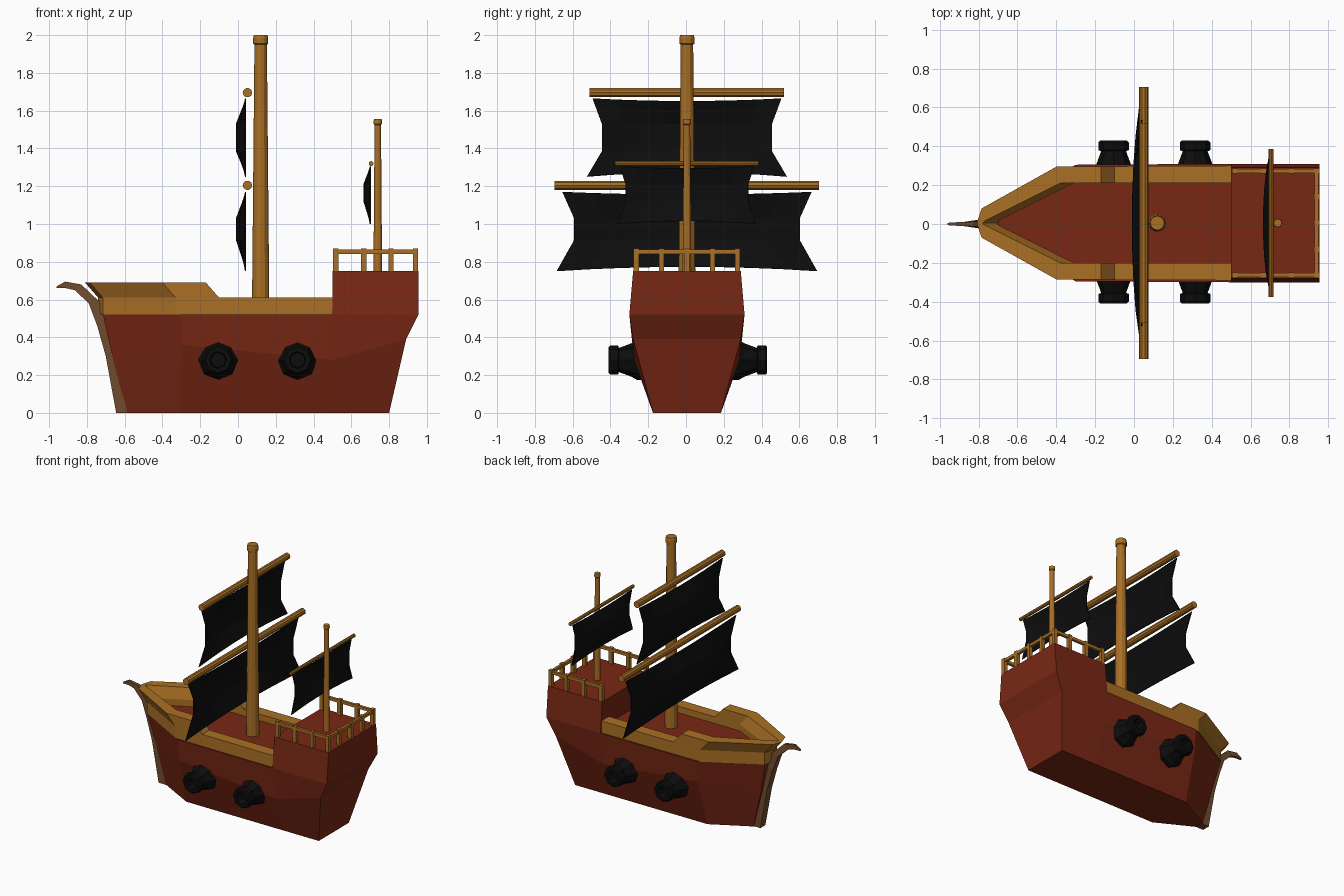
import bpy, bmesh, math
from mathutils import Vector

cube = bpy.data.objects.get("Cube")
if cube:
    bpy.data.objects.remove(cube, do_unlink=True)

OFF = 0.005  # sideways centring of the hull


def material(name, rgb):
    m = bpy.data.materials.new(name)
    m.use_nodes = True
    m.diffuse_color = (*rgb, 1)
    bsdf = m.node_tree.nodes["Principled BSDF"]
    bsdf.inputs["Base Color"].default_value = (*rgb, 1)
    bsdf.inputs["Roughness"].default_value = 0.9
    return m


RED = material("red brown planks", (0.19, 0.021, 0.007))
GOLD = material("golden wood", (0.40, 0.16, 0.018))
BROWN = material("dark brown wood", (0.16, 0.07, 0.028))
BLACK = material("black", (0.004, 0.004, 0.004))


def finish(name, bm, mat):
    bmesh.ops.recalc_face_normals(bm, faces=bm.faces)
    mesh = bpy.data.meshes.new(name)
    bm.to_mesh(mesh)
    bm.free()
    mesh.materials.append(mat)
    ob = bpy.data.objects.new(name, mesh)
    bpy.context.collection.objects.link(ob)
    return ob


def loft(name, rings, mat):
    """Skin closed rings of equal length and cap both ends."""
    bm = bmesh.new()
    rows = [[bm.verts.new(p) for p in ring] for ring in rings]
    n = len(rows[0])
    for a, b in zip(rows, rows[1:]):
        for i in range(n):
            j = (i + 1) % n
            bm.faces.new((a[i], a[j], b[j], b[i]))
    bm.faces.new(rows[0])
    bm.faces.new(rows[-1])
    return finish(name, bm, mat)


def turned(name, base, axis, profile, sides, mat):
    """Round part from (distance, radius) pairs along a y or z axis."""
    rings = []
    for d, r in profile:
        ring = []
        for i in range(sides):
            a = math.tau * i / sides
            u, v = r * math.cos(a), r * math.sin(a)
            ring.append(Vector(base) + Vector((u, d, v) if axis == "y" else (u, v, d)))
        rings.append(ring)
    return loft(name, rings, mat)


def box(name, lo, hi, mat):
    corners = [(lo[0], lo[1]), (hi[0], lo[1]), (hi[0], hi[1]), (lo[0], hi[1])]
    return loft(name, [[(x, y, z) for x, y in corners] for z in (lo[2], hi[2])], mat)


def both_sides(half):
    """Close a half outline of (x, y, z) across the centre line."""
    return [(x, y + OFF, z) for x, y, z in half] + [(x, OFF - y, z) for x, y, z in reversed(half)]


# Hull, from keel to rail line
loft("hull", [both_sides(h) for h in (
    [(-0.59, 0.03, 0), (-0.31, 0.18, 0), (0.5, 0.18, 0), (0.8, 0.18, 0)],
    [(-0.66, 0.04, 0.28), (-0.3, 0.285, 0.36), (0.5, 0.28, 0.28), (0.89, 0.285, 0.39)],
    [(-0.715, 0.07, 0.52), (-0.3, 0.3, 0.52), (0.5, 0.305, 0.52), (0.955, 0.305, 0.52)],
)], RED)

# Stern castle and main deck
loft("stern_castle", [both_sides([(0.5, w, z), (0.955, w, z)])
                      for w, z in ((0.305, 0.52), (0.285, 0.75))], RED)
loft("main_deck", [both_sides([(-0.7, 0.02, z), (-0.31, 0.215, z), (0.5, 0.215, z)])
                   for z in (0.5, 0.56)], RED)

# Bulwarks: (outer, inner) stations, with a raised raked part at the bow
stations = [((-0.74, 0), (-0.71, 0)), ((-0.715, 0.075), (-0.7, 0.01)),
            ((-0.33, 0.29), (-0.31, 0.205)), ((-0.1, 0.292), (-0.1, 0.205)),
            ((0.5, 0.295), (0.5, 0.205))]


def bulwark(name, side, points, z0, z1, rake):
    rings = []
    for (ox, oy), (ix, iy) in points:
        oy, iy = OFF + side * oy, OFF + side * iy
        rings.append([(ox, oy, z0), (ox + rake, oy, z1), (ix + rake, iy, z1), (ix, iy, z0)])
    loft(name, rings, GOLD)


for side, label in ((1, "back"), (-1, "front")):
    bulwark("bulwark_" + label, side, stations, 0.52, 0.61, 0)
    bulwark("raised_bulwark_" + label, side, stations[:4], 0.61, 0.69, -0.07)

# Curved stem: front edge, back edge, half width
stem = [((-0.645, 0), (-0.585, 0), 0.03), ((-0.7, 0.3), (-0.65, 0.28), 0.03),
        ((-0.745, 0.46), (-0.7, 0.5), 0.03), ((-0.79, 0.58), (-0.735, 0.59), 0.024),
        ((-0.865, 0.65), (-0.83, 0.68), 0.012), ((-0.91, 0.66), (-0.915, 0.695), 0.009),
        ((-0.96, 0.66), (-0.96, 0.67), 0.006)]
loft("stem", [[(fx, w, fz), (fx, -w, fz), (bx, -w, bz), (bx, w, bz)]
              for (fx, fz), (bx, bz), w in stem], BROWN)

# Cannons with a shallow bore
for side, label in ((1, "back"), (-1, "front")):
    for k, x in enumerate((-0.105, 0.315)):
        prof = [(0.22, 0.105), (0.27, 0.105), (0.3, 0.088), (0.365, 0.064), (0.37, 0.078),
                (0.41, 0.078), (0.42, 0.068), (0.42, 0.045), (0.36, 0.04)]
        turned(f"cannon_{label}_{k + 1}", (x, 0.01, 0.28), "y",
               [(side * d, r) for d, r in prof], 8, BLACK)

# Masts with caps
turned("main_mast", (0.12, OFF, 0), "z",
       [(0.55, 0.046), (1.95, 0.033), (1.955, 0.04), (1.985, 0.04), (2.0, 0.036)], 12, GOLD)
turned("stern_mast", (0.74, OFF, 0), "z",
       [(0.74, 0.023), (1.525, 0.017), (1.53, 0.022), (1.555, 0.021)], 12, GOLD)

# Yards
for name, x, z, half, r in (("lower_yard", 0.05, 1.205, 0.7, 0.025),
                            ("upper_yard", 0.05, 1.695, 0.515, 0.025),
                            ("stern_yard", 0.705, 1.32, 0.38, 0.013)):
    turned(name, (x, OFF, z), "y", [(-half, r), (half, r)], 10, GOLD)


def sail(name, x, depth, rows, dip):
    """Billowing sheet from (z, half width) rows."""
    bm = bmesh.new()
    cols = 8
    grid = []
    for k, (z, w) in enumerate(rows):
        line = []
        for c in range(cols + 1):
            t = 2 * c / cols - 1
            bow = 1 - t * t
            belly = depth * bow ** 0.6 if k in (1, 2) else 0
            dz = dip * bow * (-1, 0, 0, 1.6)[k]
            line.append(bm.verts.new((x - belly, OFF + w * t, z + dz)))
        grid.append(line)
    for a, b in zip(grid, grid[1:]):
        for c in range(cols):
            bm.faces.new((a[c], a[c + 1], b[c + 1], b[c]))
    ob = finish(name, bm, BLACK)
    mod = ob.modifiers.new("thickness", "SOLIDIFY")
    mod.thickness = 0.006
    mod.offset = 0


sail("lower_sail", 0.04, 0.048, [(1.17, 0.66), (1.03, 0.597), (0.915, 0.597), (0.75, 0.69)], 0.015)
sail("upper_sail", 0.04, 0.048, [(1.665, 0.5), (1.53, 0.45), (1.385, 0.45), (1.25, 0.53)], 0.015)
sail("stern_sail", 0.7, 0.033, [(1.305, 0.355), (1.21, 0.325), (1.12, 0.325), (1.0, 0.365)], 0.01)

# Castle railing along both sides and the stern
H, RY, RX = 0.014, 0.268, 0.94
posts = [(x, s * RY) for x in (0.518, 0.665, 0.81, RX) for s in (1, -1)]
posts += [(RX, y) for y in (-0.135, 0, 0.135)]
for i, (x, y) in enumerate(posts):
    y += OFF
    box(f"rail_post_{i + 1}", (x - H, y - H, 0.74), (x + H, y + H, 0.87), GOLD)
T = 0.01
for s, label in ((1, "back"), (-1, "front")):
    y = s * RY + OFF
    box("side_rail_" + label, (0.518, y - T, 0.842), (RX, y + T, 0.864), GOLD)
box("stern_rail", (RX - T, OFF - RY, 0.842), (RX + T, OFF + RY, 0.864), GOLD)
